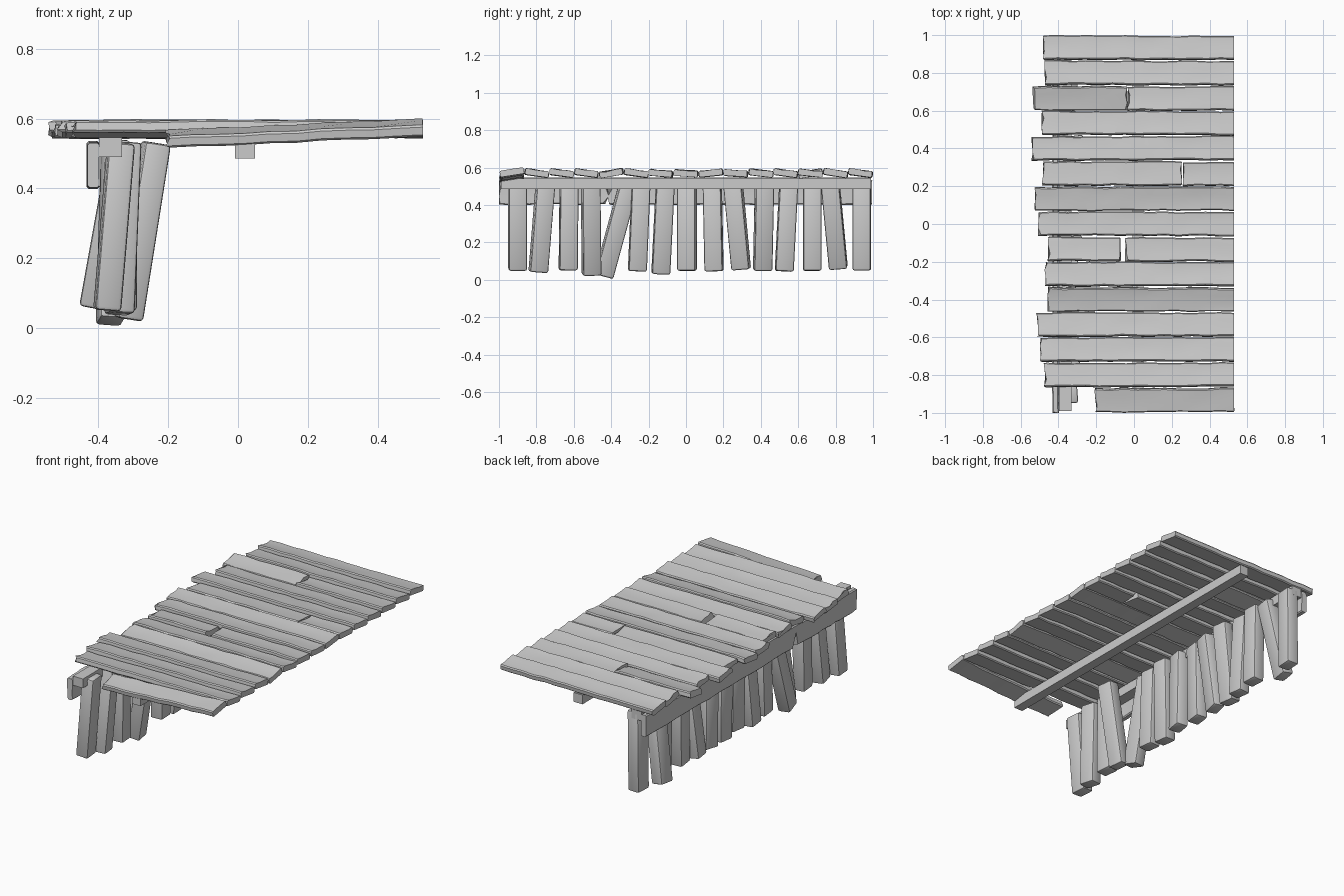
import bpy, bmesh, random
from math import radians
from mathutils import Matrix, Vector

if "Cube" in bpy.data.objects:
    bpy.data.objects.remove(bpy.data.objects["Cube"])

random.seed(7)


def finish(name, bm, matrix):
    bmesh.ops.recalc_face_normals(bm, faces=bm.faces)
    mesh = bpy.data.meshes.new(name)
    bm.to_mesh(mesh)
    bm.free()
    ob = bpy.data.objects.new(name, mesh)
    bpy.context.collection.objects.link(ob)
    ob.matrix_world = matrix
    bpy.ops.object.select_all(action='DESELECT')
    ob.select_set(True)
    bpy.context.view_layer.objects.active = ob
    bpy.ops.object.shade_smooth_by_angle(angle=radians(30))
    return ob


def board(name, length, width, thick, matrix, rag_start=0.0, rag_end=0.0, rows=14):
    """Weathered board along local x, with wavy edges and ragged ends."""
    w, t, c = width / 2, thick / 2, 0.006
    section = [(-w, -t + c), (-w, t - c), (-w + c, t), (-w * .35, t), (w * .35, t),
               (w - c, t), (w, t - c), (w, -t + c), (w - c, -t), (-w + c, -t)]
    bm = bmesh.new()
    rings = []
    for i in range(rows + 1):
        x = length * (i / rows - 0.5)
        lo, hi = random.uniform(-.004, .003), random.uniform(-.003, .004)
        lift = random.uniform(-.002, .002)
        rag = rag_start if i == 0 else rag_end if i == rows else 0
        ring = []
        for k, (y, z) in enumerate(section):
            dx = random.uniform(-.5, .5) * rag
            edge = lo if y < 0 else hi
            dent = random.uniform(-.005, .001) if k in (3, 4) else 0
            ring.append(bm.verts.new((x + dx, y + edge, z + lift + dent)))
        rings.append(ring)
    n = len(section)
    for a, b in zip(rings, rings[1:]):
        for k in range(n):
            bm.faces.new((a[k], a[(k + 1) % n], b[(k + 1) % n], b[k]))
    bm.faces.new(rings[0])
    bm.faces.new(rings[-1])
    return finish(name, bm, matrix)


def box(name, size, matrix, bevel=0.0):
    bm = bmesh.new()
    bmesh.ops.create_cube(bm, size=1)
    bmesh.ops.scale(bm, vec=size, verts=bm.verts)
    if bevel:
        bmesh.ops.bevel(bm, geom=bm.edges[:], offset=bevel, segments=2,
                        profile=.5, affect='EDGES')
    return finish(name, bm, matrix)


def deck_plank(name, x0, x1, y, z, roll, pitch=0.0):
    m = (Matrix.Translation(((x0 + x1) / 2, y, z)) @ Matrix.Rotation(-pitch, 4, 'Y')
         @ Matrix.Rotation(radians(roll), 4, 'X')
         @ Matrix.Rotation(random.uniform(-.004, .004), 4, 'Z'))
    board(name, x1 - x0, .125, .034, m, .018, .014 if x1 < .5 else 0,
          max(4, int((x1 - x0) * 14)))


# Deck planks, back to front: left end, roll, optional gap along the row
RIGHT = .53
rows = [(-.475, -8, None), (-.47, -9, None), (-.53, 9, (-.04, -.03)),
        (-.485, -8, None), (-.535, -7, None), (-.48, -5, (.25, .265)),
        (-.525, 6, None), (-.50, -4, None), (-.45, -7, (-.075, -.04)),
        (-.465, -8, None), (-.45, 10, None), (-.51, -8, None),
        (-.49, -8, None), (-.47, -8, None), (-.20, 9, None)]
for i, (left, roll, gap) in enumerate(rows):
    y = .933 - i * .1332
    if i == 14:
        deck_plank("deck_plank_front", left, RIGHT, y, .558, roll, .042)
    elif gap:
        deck_plank(f"deck_plank_{i}_left", left, gap[0], y, .568, roll)
        deck_plank(f"deck_plank_{i}_right", gap[1], RIGHT, y - .003, .57, -abs(roll) * .7)
    else:
        deck_plank(f"deck_plank_{i}", left, RIGHT, y, .57, roll)

# Support beams under the deck
box("rear_beam", (.066, 1.98, .055), Matrix.Translation((-.365, 0, .518)))
box("middle_beam", (.058, 1.98, .055), Matrix.Translation((.02, 0, .513)))

# Side board, snapped into two pieces
for name, y0, y1, rs, re in (("side_board_short", -.995, -.44, .012, .06),
                             ("side_board_long", -.415, .995, .06, .006)):
    m = (Matrix.Translation((-.415, (y0 + y1) / 2, .467))
         @ Matrix.Rotation(radians(90), 4, 'Z') @ Matrix.Rotation(radians(90), 4, 'X'))
    board(name, y1 - y0, .13, .034, m, rs, re)

# Piles: top y, bottom y, bottom z, top x, bottom x
piles = [(-.90, -.90, .05, -.335, -.375), (-.75, -.79, .04, -.32, -.34),
         (-.625, -.63, .05, -.33, -.33), (-.51, -.505, .025, -.235, -.315),
         (-.30, -.44, .018, -.35, -.365), (-.24, -.26, .045, -.33, -.33),
         (-.11, -.135, .03, -.31, -.34), (.005, .005, .048, -.33, -.32),
         (.14, .15, .045, -.34, -.34), (.25, .295, .055, -.32, -.35),
         (.42, .41, .05, -.30, -.36), (.55, .525, .045, -.34, -.33),
         (.675, .675, .048, -.32, -.31), (.77, .815, .06, -.33, -.415),
         (.94, .94, .05, -.34, -.345)]
for i, (yt, yb, zb, xt, xb) in enumerate(piles):
    top, bottom = Vector((xt, yt, .53)), Vector((xb, yb, zb))
    axis = top - bottom
    z = axis.normalized()
    x = (Vector((1, 0, 0)) - z * z.x).normalized()
    rot = Matrix((x, z.cross(x), z)).transposed().to_4x4()
    m = (Matrix.Translation((top + bottom) / 2) @ rot
         @ Matrix.Rotation(random.uniform(-.18, .18), 4, 'Z'))
    box(f"pile_{i}", (.075, .098, axis.length), m, .011)
